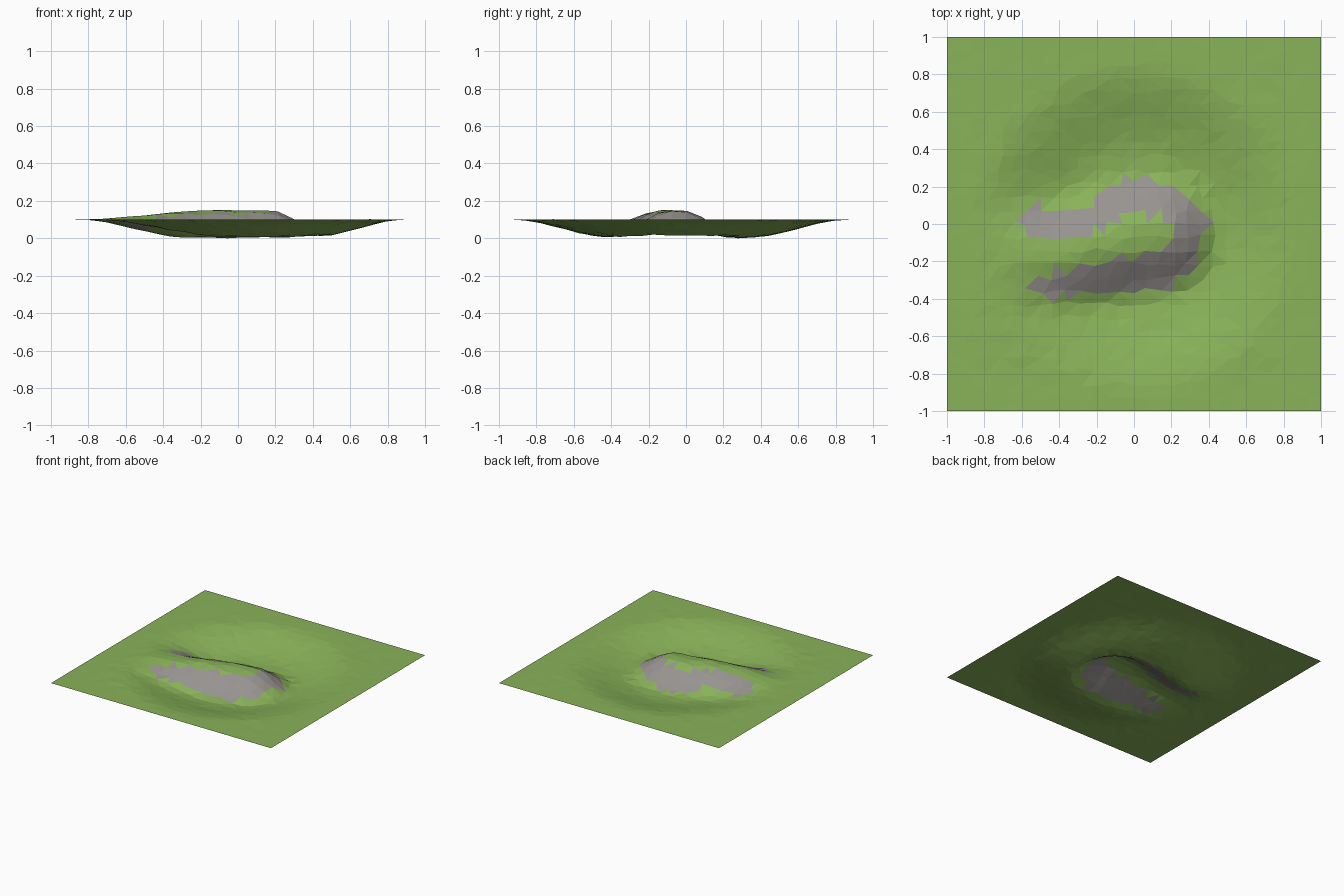
import bpy, bmesh, math, random
from mathutils import Vector

if "Cube" in bpy.data.objects:
    bpy.data.objects.remove(bpy.data.objects["Cube"])

random.seed(4)
N = 28  # grid cells per side

# ridge of the hill, and centre line of the exposed rock band (x, y, half width)
RIDGE = [(-0.72, -0.17), (-0.35, -0.15), (0.0, -0.07), (0.15, -0.05)]
BAND = [(-0.52, 0.01, 0.09), (-0.40, -0.01, 0.09), (-0.25, 0.0, 0.06), (-0.08, 0.13, 0.09),
        (0.04, 0.16, 0.10), (0.20, 0.11, 0.08), (0.31, 0.0, 0.09), (0.26, -0.14, 0.10),
        (0.15, -0.26, 0.10), (-0.10, -0.27, 0.09), (-0.30, -0.30, 0.075), (-0.49, -0.34, 0.055)]


def smooth(a, b, t):
    t = max(0.0, min(1.0, (t - a) / (b - a)))
    return t * t * (3 - 2 * t)


def nearest(path, x, y):
    """Smallest distance to a path, less its half width where it has one."""
    best = 9.0
    for p, q in zip(path, path[1:]):
        a, d = Vector(p[:2]), Vector(q[:2]) - Vector(p[:2])
        t = max(0.0, min(1.0, (Vector((x, y)) - a).dot(d) / d.length_squared))
        w = p[2] + (q[2] - p[2]) * t if len(p) > 2 else 0.0
        best = min(best, (a + d * t - Vector((x, y))).length - w)
    return best


def height(x, y):
    # round hollow in a flat field, with the hill rising from its floor
    r = math.hypot(x - 0.02, (y + 0.03) * 0.98)
    floor = 0.004 + 0.096 * smooth(0.36, 0.88, r)
    top = 0.10 + 0.05 * smooth(-0.85, -0.1, x)
    hill = 1 - smooth(0.03, 0.35, nearest(RIDGE, x, y))
    return floor + (top - floor) * hill


def material(name, colour):
    m = bpy.data.materials.new(name)
    m.diffuse_color = (*colour, 1)
    m.use_nodes = True
    m.node_tree.nodes["Principled BSDF"].inputs["Base Color"].default_value = m.diffuse_color
    return m


# terrain sheet with irregular triangles
bm = bmesh.new()
bmesh.ops.create_grid(bm, x_segments=N, y_segments=N, size=1.0)
for v in bm.verts:
    if max(abs(v.co.x), abs(v.co.y)) < 0.99:
        v.co.x += random.uniform(-0.016, 0.016)
        v.co.y += random.uniform(-0.016, 0.016)
        v.co.z = max(0.0, height(v.co.x, v.co.y) + random.uniform(-0.002, 0.002)
                     * (1 - smooth(0.7, 1.0, max(abs(v.co.x), abs(v.co.y)))))
    else:
        v.co.z = 0.1
min(bm.verts, key=lambda v: v.co.z).co.z = 0.0
bmesh.ops.triangulate(bm, faces=bm.faces[:])

# rock on the steep band, grass elsewhere
for f in bm.faces:
    c = f.calc_center_median()
    f.material_index = 1 if nearest(BAND, c.x, c.y) < 0 else 0
    f.smooth = False

me = bpy.data.meshes.new("terrain")
bm.to_mesh(me)
bm.free()
me.materials.append(material("grass green", (0.25, 0.45, 0.10)))
me.materials.append(material("rock grey", (0.31, 0.29, 0.28)))
bpy.context.collection.objects.link(bpy.data.objects.new("terrain", me))
